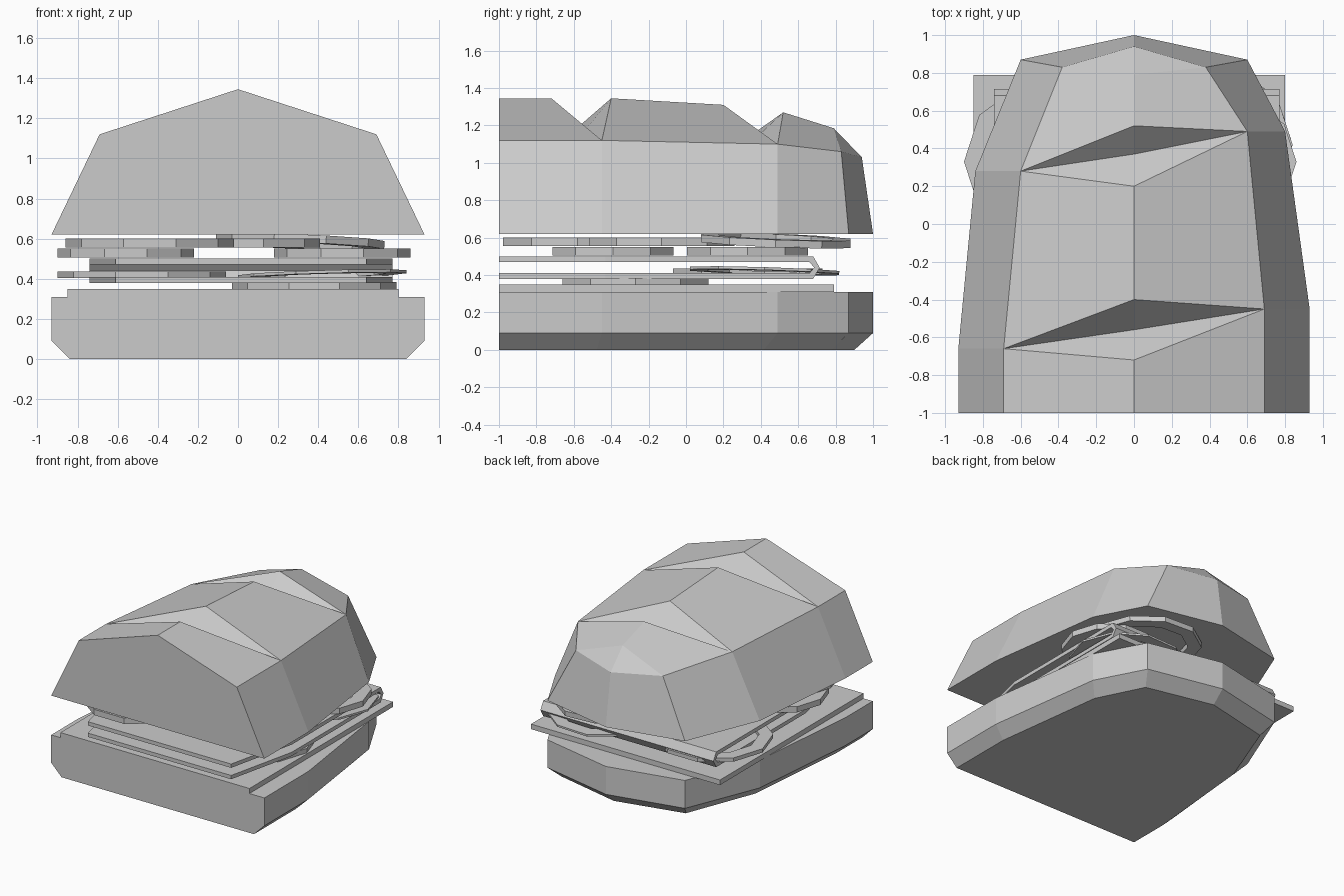
import bpy, bmesh, math
from mathutils import Matrix

if "Cube" in bpy.data.objects:
    bpy.data.objects.remove(bpy.data.objects["Cube"])


def finish(bm, name):
    bmesh.ops.recalc_face_normals(bm, faces=bm.faces)
    me = bpy.data.meshes.new(name)
    bm.to_mesh(me)
    bm.free()
    ob = bpy.data.objects.new(name, me)
    bpy.context.collection.objects.link(ob)
    return ob


def loft(name, loops):
    """Closed solid through stacked loops of 3D points."""
    bm = bmesh.new()
    rows = [[bm.verts.new(p) for p in loop] for loop in loops]
    for a, b in zip(rows, rows[1:]):
        for i in range(len(a)):
            j = (i + 1) % len(a)
            bm.faces.new((a[i], a[j], b[j], b[i]))
    bm.faces.new(rows[0])
    bm.faces.new(rows[-1])
    return finish(bm, name)


def plate(name, outline, z0, z1):
    return loft(name, [[(x, y, z) for x, y in outline] for z in (z0, z1)])


def ring(name, x, y, r, z0, z1, tilt=(0, 0), sides=10, width=0.1):
    """Low-sided ring slice, optionally tilted about x and y."""
    bm = bmesh.new()
    h = (z1 - z0) / 2
    section = [(r, -h), (r, h), (r - width, h), (r - width, -h)]
    m = (Matrix.Translation((x, y, (z0 + z1) / 2))
         @ Matrix.Rotation(tilt[0], 4, 'X') @ Matrix.Rotation(tilt[1], 4, 'Y'))
    rows = []
    for i in range(sides):
        a = 2 * math.pi * i / sides
        rows.append([bm.verts.new(m @ Matrix.Rotation(a, 4, 'Z').to_3x3().to_4x4()
                     @ Matrix.Translation((q, 0, k)).to_translation()) for q, k in section])
    for i in range(sides):
        a, b = rows[i], rows[(i + 1) % sides]
        for k in range(4):
            n = (k + 1) % 4
            bm.faces.new((a[k], a[n], b[n], b[k]))
    return finish(bm, name)


# Shared bread outline
left = [(-.93, -1), (-.93, -.66), (-.84, .28), (-.60, .87)]
right = [(.93, -1), (.93, -.45), (.80, .49), (.60, .87)]
outline = left + [(0, 1)] + right[::-1]

# Bottom bread with chamfered lower edge
loft("bottom_bread", [
    [(x * .903, (y + 1) * .95 - 1, 0) for x, y in outline],
    [(x, y, .09) for x, y in outline],
    [(x, y, .31) for x, y in outline]])

# Top bread: faceted loaf with two slanted score cuts
bm = bmesh.new()
V = bm.verts.new
bl = [V((x, y, .62)) for x, y in left]
br = [V((x, y, .62)) for x, y in right]
sl = [V(p) for p in [(-.69, -1, 1.12), (-.69, -.66, 1.12), (-.60, .28, 1.10), (-.38, .83, 1.06)]]
sr = [V(p) for p in [(.69, -1, 1.12), (.69, -.45, 1.12), (.60, .49, 1.10), (.38, .83, 1.06)]]
ridge = [[V((0, y, z)) for y, z in seg] for seg in (
    [(-1, 1.345), (-.72, 1.345)], [(-.40, 1.345), (.20, 1.31)], [(.52, 1.27), (.79, 1.185)])]
dips = [V((0, -.56, 1.15)), V((0, .37, 1.13))]
back_top, back_base = V((0, .94, 1.03)), V((0, 1, .62))
for b, s in ((bl, sl), (br, sr)):
    for k in range(3):
        bm.faces.new((b[k], b[k + 1], s[k + 1], s[k]))
        bm.faces.new((s[k], s[k + 1], ridge[k][1], ridge[k][0]))
    for k, d in enumerate(dips):
        bm.faces.new((s[k + 1], ridge[k][1], d))
        bm.faces.new((s[k + 1], d, ridge[k + 1][0]))
    bm.faces.new((s[3], ridge[2][1], back_top))
    bm.faces.new((s[3], back_top, back_base, b[3]))
bm.faces.new((bl[0], br[0], sr[0], ridge[0][0], sl[0]))
bm.faces.new(bl + [back_base] + br[::-1])
finish(bm, "top_bread")

# Cheese slice on the bottom bread
plate("cheese_slice", [(-.85, -1), (.80, -1), (.80, .79), (-.85, .79)], .31, .35)

# Folded meat slice: two sheets joined by a pointed fold at the back
sheet = [(-.61, -1), (.64, -1), (.77, -.43), (.77, .68), (-.74, .68), (-.74, -.43)]
plate("meat_lower", sheet, .38, .41)
plate("meat_upper", sheet, .47, .50)
fold = [(.68, .38), (.715, .44), (.68, .50), (.66, .47), (.685, .44), (.66, .41)]
loft("meat_fold", [[(x, y, z) for y, z in fold] for x in (-.74, .77)])

# Vegetable rings
for i, args in enumerate([
        (.38, -.27, .41, .35, .385),
        (-.48, .33, .42, .405, .435),
        (.42, .42, .42, .415, .43, (-.03, -.03)),
        (-.56, -.39, .34, .505, .55),
        (.52, .33, .34, .505, .55),
        (-.44, -.58, .42, .555, .60),
        (0, -.13, .41, .555, .60),
        (.31, .48, .42, .565, .605, (-.04, .04))]):
    ring(f"vegetable_ring_{i + 1}", *args)
